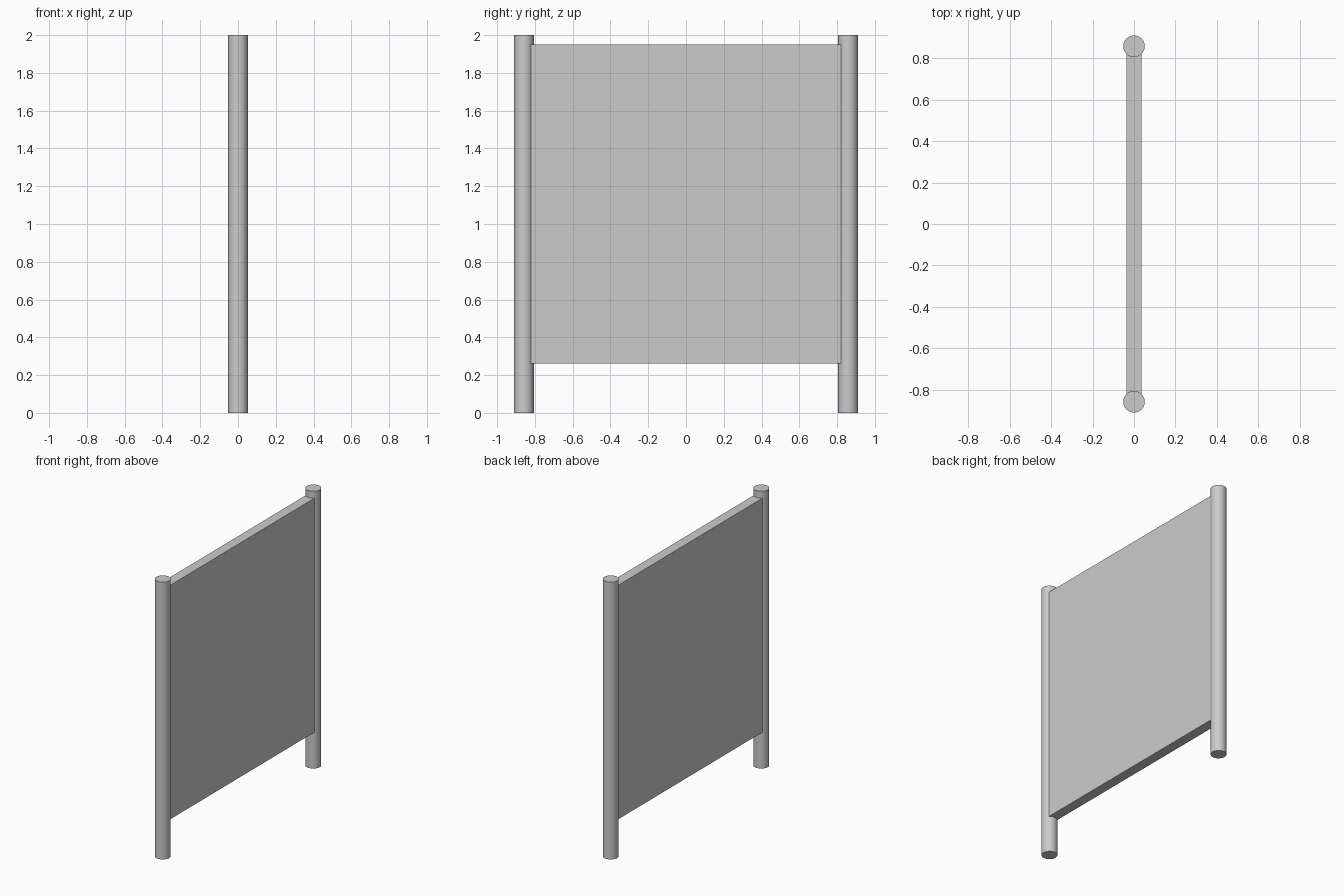
import bpy
import math

if "Cube" in bpy.data.objects:
    bpy.data.objects.remove(bpy.data.objects["Cube"])

POST_RADIUS = 0.052
POST_Y = 0.858


def add_post(name, y):
    bpy.ops.mesh.primitive_cylinder_add(vertices=48, radius=POST_RADIUS, depth=2.0,
                                        location=(0, y, 1.0))
    post = bpy.context.object
    post.name = name
    bpy.ops.object.shade_smooth_by_angle(angle=math.radians(30))


# Two round posts
for name, side in (("front_post", -1), ("back_post", 1)):
    add_post(name, side * POST_Y)

# Flat panel held between the posts
z_bottom, z_top = 0.262, 1.95
bpy.ops.mesh.primitive_cube_add(size=1, location=(0, 0, (z_bottom + z_top) / 2))
panel = bpy.context.object
panel.name = "panel"
panel.scale = (0.072, 1.65, z_top - z_bottom)
bpy.ops.object.transform_apply(location=False, rotation=False, scale=True)
